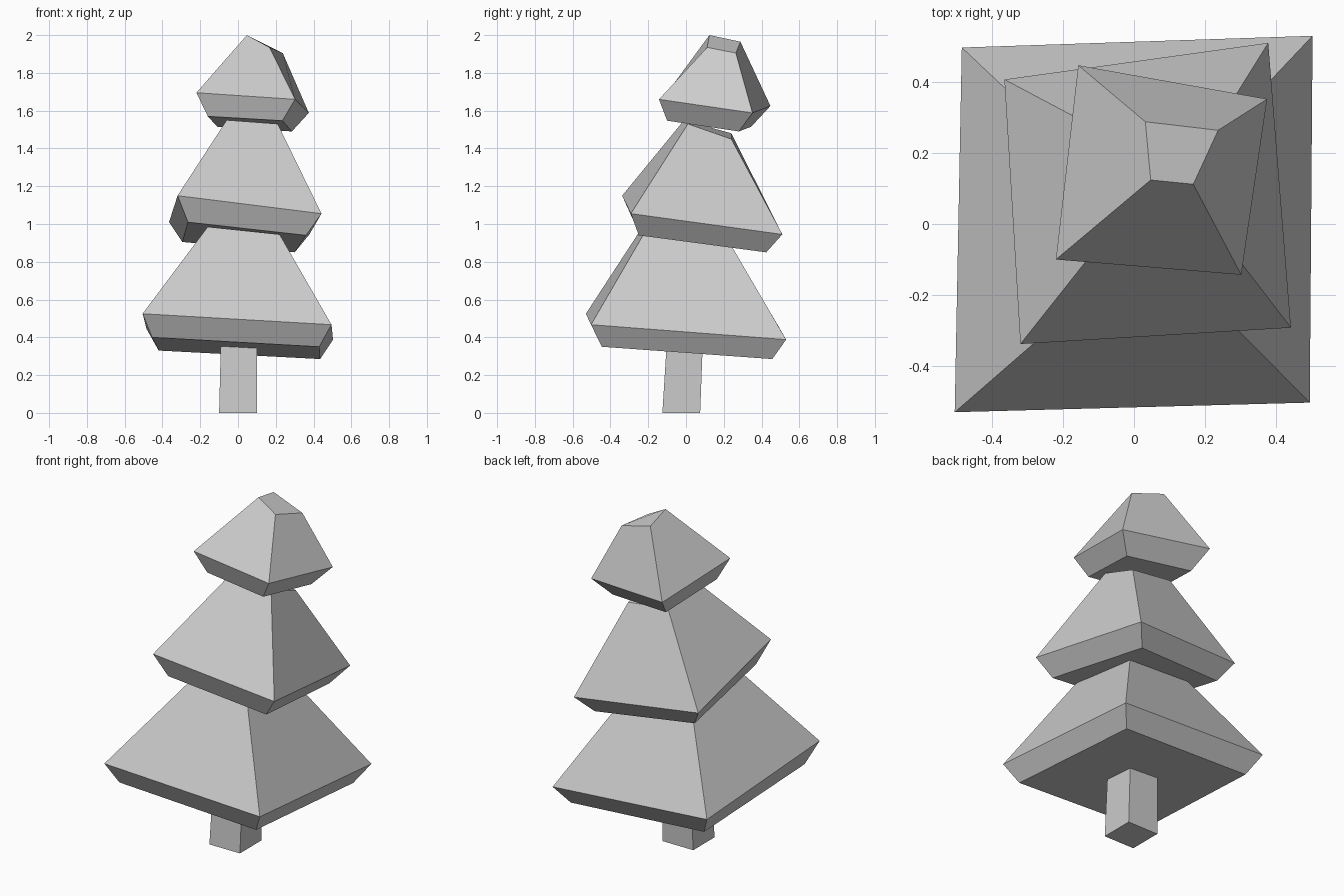
import bpy
import bmesh

default_cube = bpy.data.objects.get("Cube")
if default_cube:
    bpy.data.objects.remove(default_cube, do_unlink=True)


def make_material(name, colour):
    material = bpy.data.materials.new(name)
    material.use_nodes = True
    material.diffuse_color = colour
    shader = material.node_tree.nodes["Principled BSDF"]
    shader.inputs["Base Color"].default_value = colour
    return material


def loft(name, rings, material):
    """Skin a closed solid through a stack of four-cornered rings, bottom to top.

    Corners run front right, front left, back left, back right (model's own sides
    reversed for none: simply counter-clockwise from the -x, -y corner).
    """
    bm = bmesh.new()
    loops = [[bm.verts.new(corner) for corner in ring] for ring in rings]
    for lower, upper in zip(loops, loops[1:]):
        for i, corner in enumerate(lower):
            j = (i + 1) % len(lower)
            bm.faces.new((corner, lower[j], upper[j], upper[i]))
    bm.faces.new(list(reversed(loops[0])))
    bm.faces.new(loops[-1])
    bmesh.ops.recalc_face_normals(bm, faces=bm.faces[:])

    mesh = bpy.data.meshes.new(name)
    bm.to_mesh(mesh)
    bm.free()
    mesh.materials.append(material)
    tier = bpy.data.objects.new(name, mesh)
    bpy.context.collection.objects.link(tier)
    return tier


grey = make_material("plain grey", (0.6, 0.6, 0.6, 1))

# Slightly leaning square trunk
loft("trunk", [
    [(-.1, -.125, 0), (.1, -.125, 0), (.1, .075, 0), (-.1, .075, 0)],
    [(-.09, -.1, .4), (.1, -.1, .4), (.1, .09, .4), (-.09, .09, .4)],
], grey)

# Foliage tiers: tucked underside, wide rim, narrow crown, each tilted its own way
loft("lower_foliage", [
    [(-.455, -.46, .4), (.43, -.445, .35), (.435, .457, .285), (-.42, .43, .33)],
    [(-.505, -.53, .525), (.495, -.503, .467), (.503, .53, .388), (-.485, .497, .446)],
    [(-.16, -.23, .985), (.22, -.225, .945), (.21, .22, .92), (-.17, .2, .95)],
], grey)

loft("middle_foliage", [
    [(-.265, -.275, 1.01), (.36, -.25, .94), (.3, .425, .85), (-.295, .34, .905)],
    [(-.32, -.338, 1.15), (.442, -.292, 1.055), (.378, .51, .945), (-.365, .407, 1.01)],
    [(-.06, -.01, 1.55), (.21, .01, 1.53), (.21, .24, 1.45), (-.05, .24, 1.48)],
], grey)

loft("upper_foliage", [
    [(-.16, -.06, 1.57), (.235, -.1, 1.547), (.285, .28, 1.49), (-.11, .345, 1.515)],
    [(-.22, -.1, 1.695), (.302, -.143, 1.66), (.375, .352, 1.588), (-.157, .447, 1.625)],
    [(.047, .124, 2), (.167, .112, 1.935), (.237, .264, 1.905), (.032, .288, 1.965)],
], grey)
